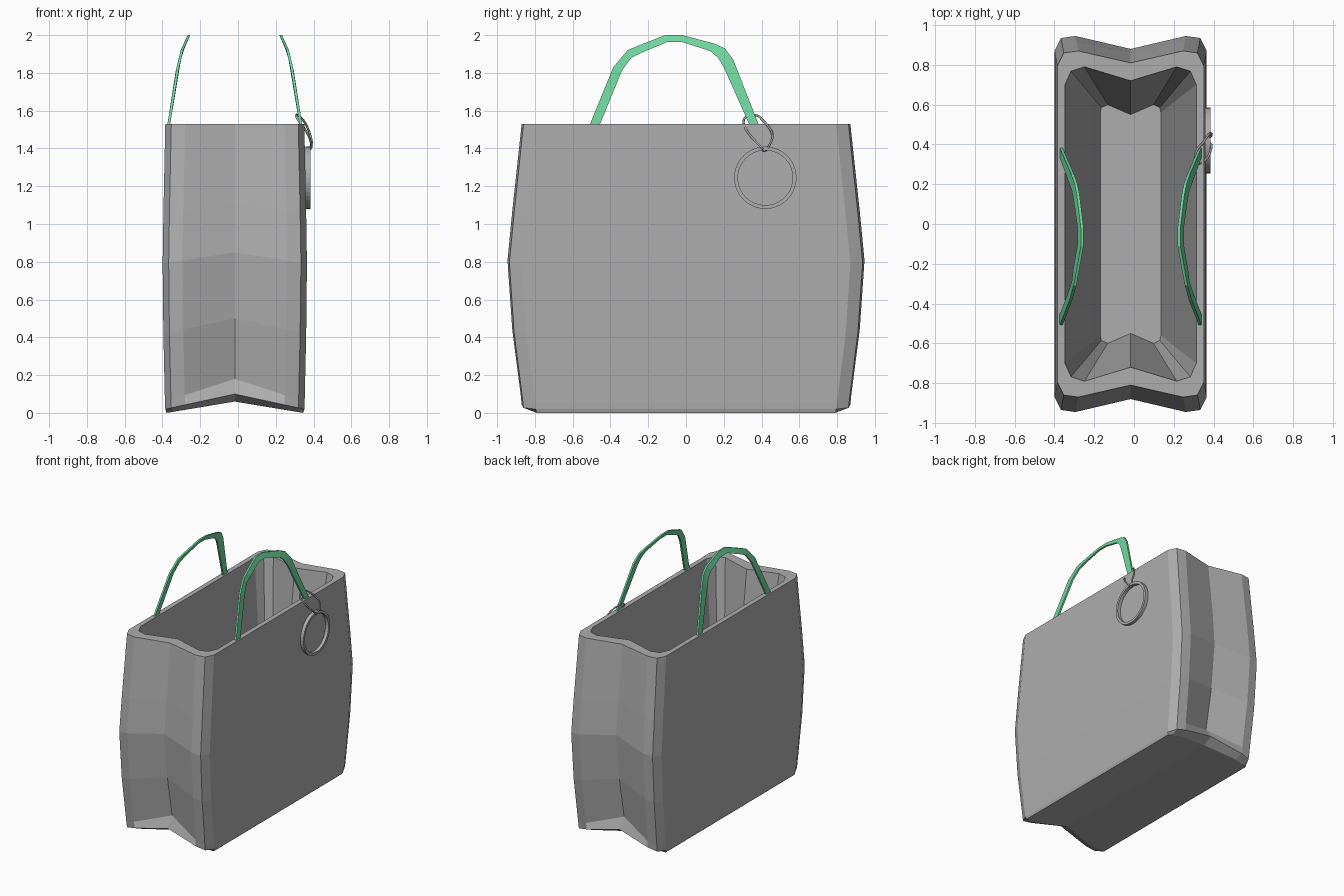
import bpy, bmesh, math
from mathutils import Vector

if "Cube" in bpy.data.objects:
    bpy.data.objects.remove(bpy.data.objects["Cube"])

CX = -0.017  # the bag's middle plane


def material(name, rgb):
    m = bpy.data.materials.new(name)
    m.diffuse_color = (*rgb, 1)
    m.use_nodes = True
    m.node_tree.nodes["Principled BSDF"].inputs["Base Color"].default_value = m.diffuse_color
    return m


GREY = material("grey fabric", (0.42, 0.42, 0.42))
GREEN = material("green strap", (0.16, 0.67, 0.34))


def finish(name, bm, mat):
    bmesh.ops.recalc_face_normals(bm, faces=bm.faces)
    me = bpy.data.meshes.new(name)
    bm.to_mesh(me)
    bm.free()
    me.materials.append(mat)
    ob = bpy.data.objects.new(name, me)
    bpy.context.collection.objects.link(ob)
    return ob


def bridge(bm, a, b):
    n = len(a)
    for i in range(n):
        j = (i + 1) % n
        bm.faces.new((a[i], a[j], b[j], b[i]))


def outline(quarter):
    """Mirror a quarter outline (last point on x = 0) into a closed loop."""
    right = quarter + [(x, -y) for x, y in quarter[::-1]]
    n = len(quarter)
    top = quarter + [(-x, y) for x, y in quarter[-2::-1]]
    return top + [(x, -y) for x, y in top[::-1]]


# Bag body: outer wall rings, rim, tapered inner wall and floor
bm = bmesh.new()


def ring(quarter, z, lift=0.0):
    w = quarter[0][0]
    return [bm.verts.new((CX + x, y, z + lift * (1 - abs(x) / w)))
            for x, y in outline(quarter)]


# height, rise at the end pleat, half width, half length, pleat depth position
levels = [(0.00, 0.06, 0.362, 0.81, 0.765),
          (0.02, 0.08, 0.368, 0.87, 0.840),
          (0.06, 0.12, 0.370, 0.875, 0.785),
          (0.42, 0.08, 0.378, 0.92, 0.845),
          (0.79, 0.06, 0.382, 0.945, 0.880),
          (1.05, 0.06, 0.378, 0.92, 0.860),
          (1.53, 0.00, 0.368, 0.87, 0.810)]
rings = []
for z, lift, w, l, d in levels:
    corner = 0.02 if z == 0 else 0.075
    rings.append(ring([(w, l - corner), (w - 0.032, l - 0.01),
                       (w - 0.105, l), (0, d)], z, lift))
rings.append(ring([(0.33, 0.70), (0.30, 0.768), (0.232, 0.79), (0, 0.72)], 1.53))
rings.append(ring([(0.152, 0.56), (0.147, 0.585), (0.115, 0.60), (0, 0.55)], 0.15))
for a, b in zip(rings, rings[1:]):
    bridge(bm, a, b)
bm.faces.new(rings[-1])
base = rings[0]
bm.faces.new(base[0:4] + base[10:14])   # two sloping halves of the underside
bm.faces.new(base[3:11])
finish("bag_body", bm, GREY)

# Handles: flat straps that lean inward towards the top
outer = [(-0.52, 1.50), (-0.385, 1.83), (-0.31, 1.92), (-0.25, 1.945), (-0.11, 2.0),
         (-0.02, 2.0), (0.15, 1.955), (0.205, 1.93), (0.25, 1.87), (0.395, 1.50)]
inner = [(-0.467, 1.50), (-0.34, 1.81), (-0.29, 1.88), (-0.24, 1.905), (-0.1, 1.963),
         (-0.02, 1.963), (0.13, 1.915), (0.17, 1.88), (0.2, 1.83), (0.347, 1.50)]
lean = [(1.5, 0.354), (1.8, 0.308), (1.92, 0.280), (2.0, 0.243)]


def lean_x(z):
    for (z0, x0), (z1, x1) in zip(lean, lean[1:]):
        if z <= z1:
            return x0 + (x1 - x0) * (z - z0) / (z1 - z0)
    return lean[-1][1]


for side, name in ((1, "right_handle"), (-1, "left_handle")):
    bm = bmesh.new()
    sections = []
    for o, i in zip(outer, inner):
        sections.append([bm.verts.new((CX + side * (lean_x(z) + t), y, z))
                         for (y, z), t in ((o, -0.007), (o, 0.007),
                                           (i, 0.007), (i, -0.007))])
    for a, b in zip(sections, sections[1:]):
        bridge(bm, a, b)
    bm.faces.new(sections[0])
    bm.faces.new(sections[-1])
    finish(name, bm, GREEN)

# Key ring: flat band hanging on the right side
bm = bmesh.new()
N = 40
loops = []
for r, x in ((0.165, 0.358), (0.165, 0.384), (0.145, 0.384), (0.145, 0.358)):
    loops.append([bm.verts.new((x, 0.42 + r * math.cos(2 * math.pi * k / N),
                                1.245 + r * math.sin(2 * math.pi * k / N)))
                  for k in range(N)])
for k in range(4):
    bridge(bm, loops[k], loops[(k + 1) % 4])
finish("key_ring", bm, GREY)

# Wire loop that ties the ring to the handle
path = [(0.370, 0.415, 1.388), (0.390, 0.445, 1.425), (0.383, 0.458, 1.468),
        (0.368, 0.440, 1.510), (0.345, 0.405, 1.550), (0.318, 0.375, 1.575),
        (0.308, 0.325, 1.572), (0.318, 0.306, 1.550), (0.345, 0.312, 1.515),
        (0.370, 0.335, 1.475), (0.385, 0.370, 1.435), (0.388, 0.400, 1.405)]
cu = bpy.data.curves.new("wire_loop", 'CURVE')
cu.dimensions = '3D'
cu.bevel_depth = 0.006
cu.bevel_resolution = 1
cu.resolution_u = 3
sp = cu.splines.new('BEZIER')
sp.bezier_points.add(len(path) - 1)
for p, co in zip(sp.bezier_points, path):
    p.co = Vector(co)
    p.handle_left_type = p.handle_right_type = 'AUTO'
sp.use_cyclic_u = True
cu.materials.append(GREY)
bpy.context.collection.objects.link(bpy.data.objects.new("wire_loop", cu))
